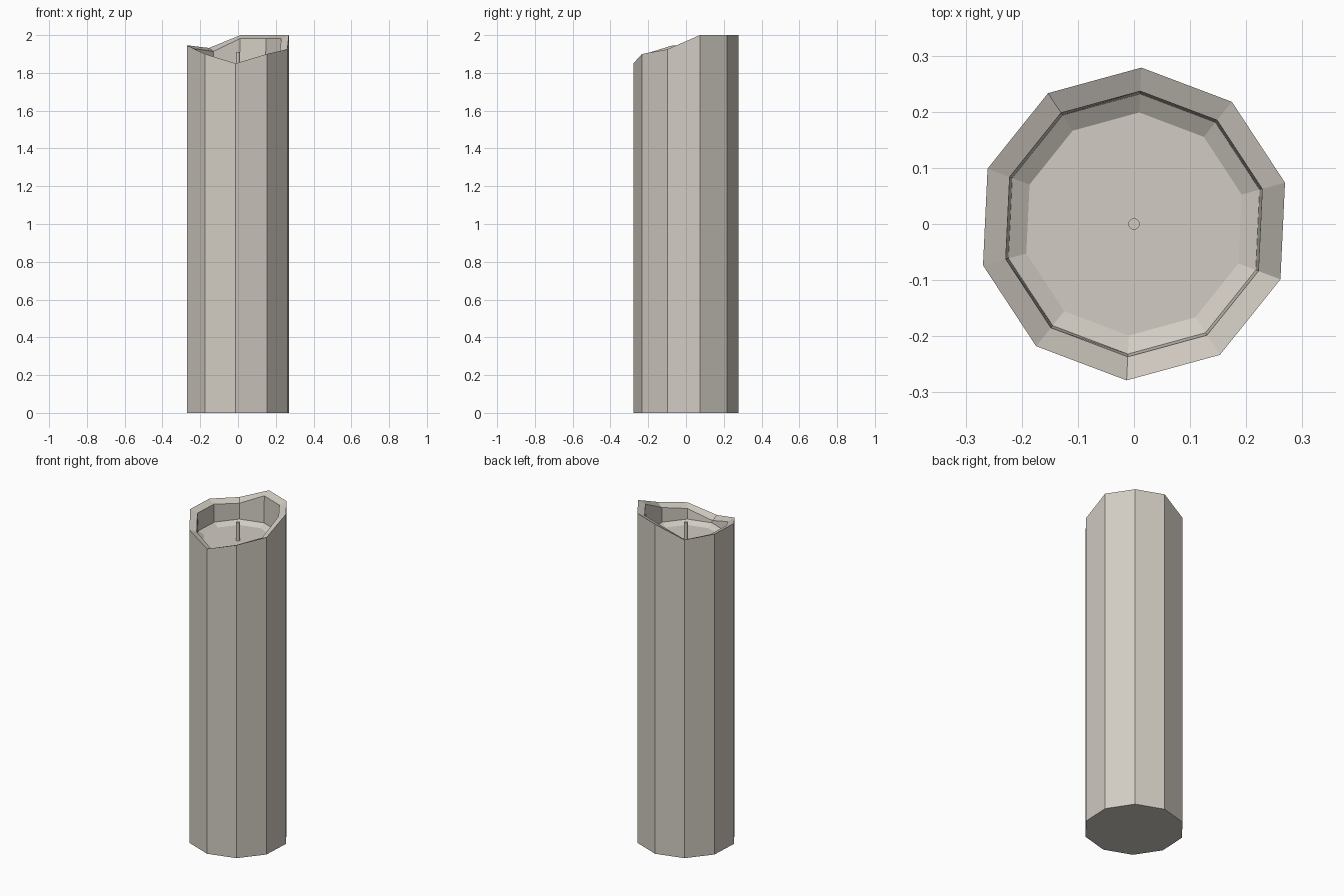
import bpy, bmesh, math

cube = bpy.data.objects.get("Cube")
if cube:
    bpy.data.objects.remove(cube, do_unlink=True)

SIDES = 10
START = math.radians(87.3)
# Melted rim heights, counter-clockwise from the back corner
RIM = [2.0, 1.932, 1.945, 1.945, 1.90, 1.85, 1.90, 1.925, 2.0, 2.0]


def make_material(name, rgb):
    mat = bpy.data.materials.new(name)
    mat.use_nodes = True
    colour = (*rgb, 1.0)
    mat.diffuse_color = colour
    mat.node_tree.nodes["Principled BSDF"].inputs["Base Color"].default_value = colour
    return mat


def ring(bm, radius, heights):
    step = math.tau / SIDES
    return [bm.verts.new((radius * math.cos(START + i * step),
                          radius * math.sin(START + i * step), z))
            for i, z in enumerate(heights)]


def finish(bm, name, mat):
    bmesh.ops.recalc_face_normals(bm, faces=bm.faces)
    mesh = bpy.data.meshes.new(name)
    bm.to_mesh(mesh)
    bm.free()
    mesh.materials.append(mat)
    obj = bpy.data.objects.new(name, mesh)
    bpy.context.collection.objects.link(obj)
    return obj


wax = make_material("warm grey wax", (0.64, 0.60, 0.54))

# Candle body: outer wall, sloping rim, inner wall, melted pool and floor
bm = bmesh.new()
level = lambda z: [z] * SIDES
loops = [ring(bm, 0.279, level(0.0)),
         ring(bm, 0.279, RIM),
         ring(bm, 0.237, [z - 0.018 for z in RIM]),
         ring(bm, 0.232, level(1.82)),
         ring(bm, 0.199, level(1.80))]
for low, high in zip(loops, loops[1:]):
    for i in range(SIDES):
        j = (i + 1) % SIDES
        bm.faces.new((low[i], low[j], high[j], high[i]))
bm.faces.new(loops[0])
bm.faces.new(loops[-1])
finish(bm, "candle_body", wax)

# Wick standing in the pool
bm = bmesh.new()
bmesh.ops.create_cone(bm, cap_ends=True, segments=16, radius1=0.01,
                      radius2=0.01, depth=0.12)
bmesh.ops.translate(bm, verts=bm.verts, vec=(0, 0, 1.85))
wick = finish(bm, "wick", wax)
for face in wick.data.polygons:
    face.use_smooth = len(face.vertices) == 4
